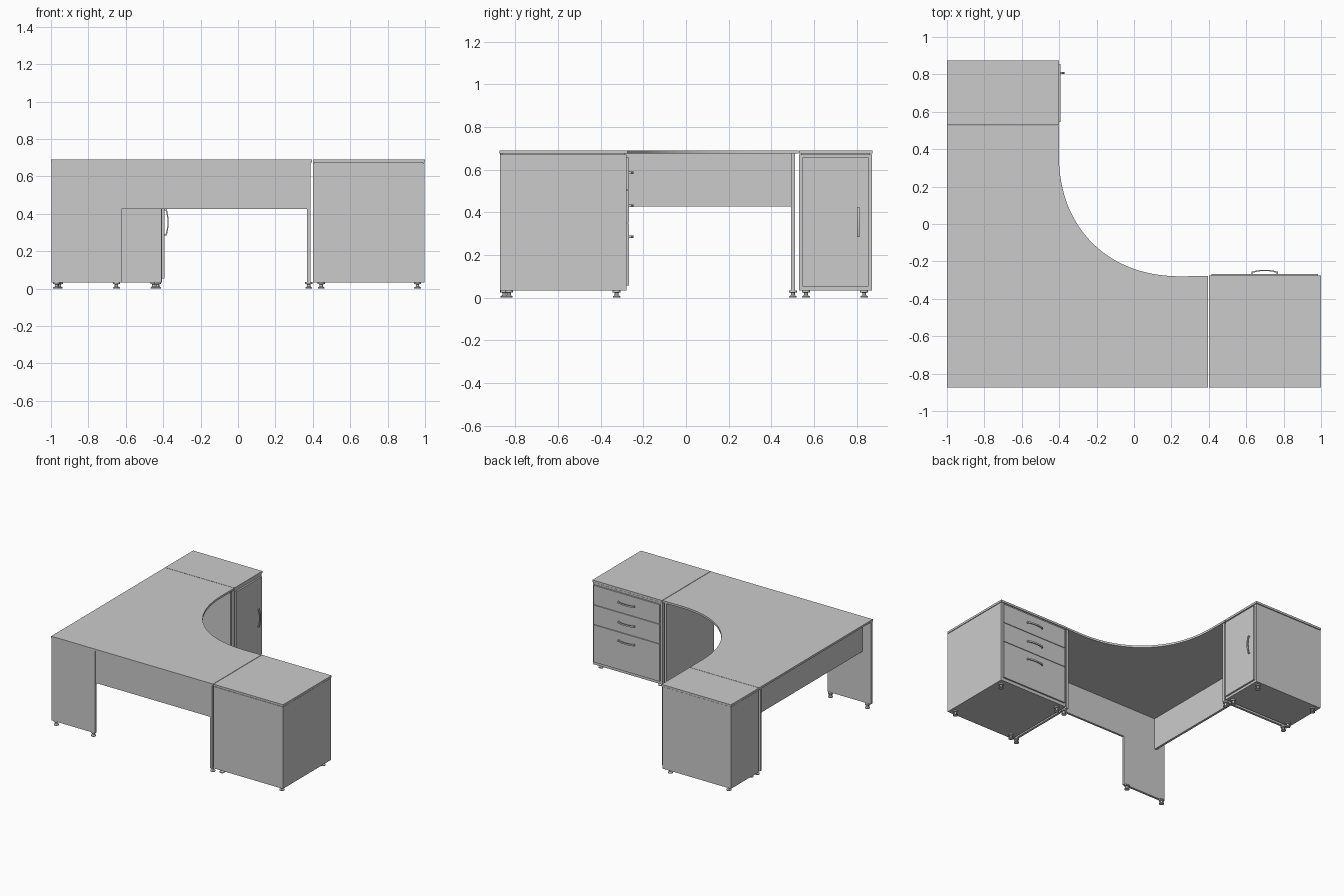
import bpy, bmesh, math
from mathutils import Vector

if "Cube" in bpy.data.objects:
    bpy.data.objects.remove(bpy.data.objects["Cube"])


def finish(name, bm, smooth=False):
    bmesh.ops.recalc_face_normals(bm, faces=bm.faces)
    me = bpy.data.meshes.new(name)
    bm.to_mesh(me)
    bm.free()
    ob = bpy.data.objects.new(name, me)
    bpy.context.collection.objects.link(ob)
    if smooth:
        bpy.context.view_layer.objects.active = ob
        ob.select_set(True)
        bpy.ops.object.shade_smooth_by_angle(angle=math.radians(30))
        ob.select_set(False)
    return ob


def box(name, x, y, z):
    bm = bmesh.new()
    bmesh.ops.create_cube(bm, size=1)
    for v in bm.verts:
        v.co = [r[0] + (c + 0.5) * (r[1] - r[0]) for c, r in zip(v.co, (x, y, z))]
    return finish(name, bm)


def prism(name, pts, offset, smooth=False):
    """Extrude a closed outline of 3D points by an offset vector."""
    bm = bmesh.new()
    face = bm.faces.new([bm.verts.new(p) for p in pts])
    ext = bmesh.ops.extrude_face_region(bm, geom=[face])
    verts = [g for g in ext["geom"] if isinstance(g, bmesh.types.BMVert)]
    bmesh.ops.translate(bm, vec=offset, verts=verts)
    return finish(name, bm, smooth)


def foot(name, x, y, top=0.035):
    """Levelling foot: disc, stem and mounting collar."""
    bm = bmesh.new()
    prof = [(0.018, 0), (0.018, 0.006), (0.009, 0.012), (0.009, 0.023),
            (0.019, 0.025), (0.019, top)]
    n = 20
    rings = [[bm.verts.new((x + r * math.cos(math.tau * i / n),
                            y + r * math.sin(math.tau * i / n), z))
              for i in range(n)] for r, z in prof]
    for a, b in zip(rings, rings[1:]):
        for i in range(n):
            j = (i + 1) % n
            bm.faces.new((a[i], a[j], b[j], b[i]))
    bm.faces.new(rings[0])
    bm.faces.new(rings[-1])
    finish(name, bm, True)


def handle(name, centre, along, out):
    """Bowed bar pull, 0.14 long, standing off its front."""
    c, along, out = Vector(centre), Vector(along), Vector(out)
    side = along.cross(out)

    def arc(half, rise, n=12):
        return [c + along * half * t + out * rise(t) - side * 0.006
                for t in (2 * i / n - 1 for i in range(n + 1))]
    outer = arc(0.07, lambda t: 0.012 + 0.010 * (1 - t * t))
    inner = arc(0.063, lambda t: 0.006 + 0.010 * (1 - t * t))
    ends = lambda h: [c + along * h * s - side * 0.006 for s in (-1, 1)]
    o, i = ends(0.07), ends(0.063)
    prism(name, [o[0]] + outer + [o[1], i[1]] + inner[::-1] + [i[0]],
          side * 0.012, True)


# desk top with the curved inner edge
n = 40
cx, cy, R, e = 0.26, 0.382, 0.662, 2 / 2.2
curve = []
for k in range(n + 1):
    a = math.pi / 2 * k / n
    curve.append((cx - R * max(math.cos(a), 0) ** e,
                  cy - R * max(math.sin(a), 0) ** e, 0.675))
outline = [(-1, 0.527, 0.675), (-1, -0.873, 0.675), (0.396, -0.873, 0.675),
           (0.396, -0.277, 0.675)] + curve[::-1] + [(-0.402, 0.527, 0.675)]
prism("desk_top", outline, Vector((0, 0, 0.016)), True)

# leg panels and modesty panels under the desk
box("corner_leg_panel", (-0.998, -0.622), (-0.871, -0.853), (0.034, 0.675))
box("right_leg_panel", (0.369, 0.387), (-0.87, -0.285), (0.034, 0.675))
box("rear_leg_panel", (-0.998, -0.41), (0.492, 0.51), (0.034, 0.675))
box("front_modesty_panel", (-0.622, 0.369), (-0.870, -0.853), (0.427, 0.675))
box("left_modesty_panel", (-0.925, -0.907), (-0.853, 0.492), (0.427, 0.675))

# drawer cabinet on the right
box("drawer_cabinet_body", (0.4, 0.998), (-0.871, -0.279), (0.034, 0.672))
box("drawer_cabinet_top", (0.4, 1), (-0.873, -0.275), (0.675, 0.691))
box("drawer_cabinet_spacer", (0.41, 0.99), (-0.863, -0.287), (0.672, 0.675))
for k, (z0, z1, zh) in enumerate([(0.507, 0.657, 0.585), (0.353, 0.503, 0.43),
                                  (0.058, 0.349, 0.285)], 1):
    box(f"drawer_front_{k}", (0.415, 0.983), (-0.279, -0.267), (z0, z1))
    handle(f"drawer_handle_{k}", (0.699, -0.267, zh), (1, 0, 0), (0, 1, 0))

# door cabinet at the rear left
box("door_cabinet_body", (-0.998, -0.406), (0.53, 0.871), (0.034, 0.672))
box("door_cabinet_top", (-1, -0.402), (0.53, 0.875), (0.675, 0.691))
box("door_cabinet_spacer", (-0.99, -0.414), (0.54, 0.863), (0.672, 0.675))
box("cabinet_door", (-0.406, -0.393), (0.545, 0.855), (0.053, 0.658))
handle("door_handle", (-0.393, 0.808, 0.355), (0, 0, 1), (1, 0, 0))

# levelling feet
spots = [(x, y) for x in (0.445, 0.96) for y in (-0.83, -0.325)]
spots += [(x, y) for x in (-0.955, -0.45) for y in (0.562, 0.835)]
spots += [(-0.97, -0.862), (-0.65, -0.862), (0.378, -0.85), (0.378, -0.325),
          (-0.965, 0.501), (-0.43, 0.501)]
for k, (x, y) in enumerate(spots, 1):
    foot(f"foot_{k}", x, max(y, -0.852))
